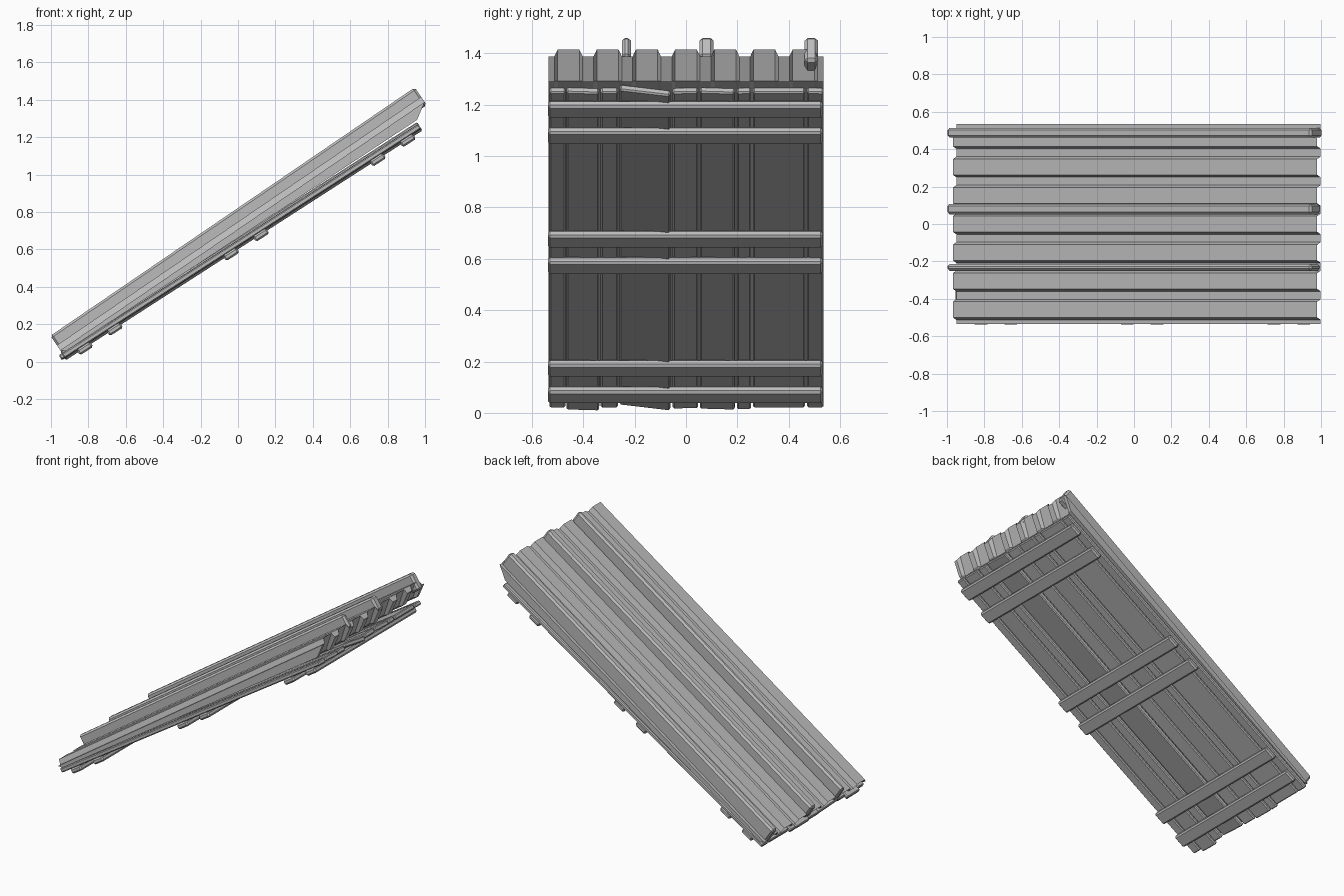
import bpy, bmesh, math
from mathutils import Matrix, Vector

cube = bpy.data.objects.get("Cube")
if cube:
    bpy.data.objects.remove(cube, do_unlink=True)

grey = bpy.data.materials.new("plain grey")
grey.use_nodes = True
grey.diffuse_color = (0.5, 0.5, 0.5, 1)
grey.node_tree.nodes["Principled BSDF"].inputs["Base Color"].default_value = (0.5, 0.5, 0.5, 1)


def finish(name, bm):
    bmesh.ops.recalc_face_normals(bm, faces=bm.faces)
    mesh = bpy.data.meshes.new(name)
    bm.to_mesh(mesh)
    bm.free()
    mesh.materials.append(grey)
    obj = bpy.data.objects.new(name, mesh)
    bpy.context.collection.objects.link(obj)
    return obj


def slope_frame(low, high):
    """Frame with its origin at the low end, x running up the slope."""
    rise = math.atan2(high[1] - low[1], high[0] - low[0])
    return Matrix.Translation((low[0], 0, low[1])) @ Matrix.Rotation(-rise, 4, "Y")


def beam(name, frame, center, size, bevel, roll=0, yaw=0):
    bm = bmesh.new()
    bmesh.ops.create_cube(bm, size=1)
    bmesh.ops.scale(bm, vec=size, verts=bm.verts)
    bmesh.ops.bevel(bm, geom=bm.edges[:], offset=bevel, segments=1, affect="EDGES")
    turn = Matrix.Rotation(math.radians(yaw), 4, "Z") @ Matrix.Rotation(math.radians(roll), 4, "X")
    bm.transform(frame @ Matrix.Translation(center) @ turn)
    return finish(name, bm)


# Corrugated sheet: ribbed top, ribbed high end, flat underside
low, high = (-0.95, 0.06), (0.998, 1.388)
sheet_frame = slope_frame(low, high)
sheet_length = math.dist(low, high)
pitch, rib_height = 0.1525, 0.033
profile = [(-0.535, 0)]
for k in range(-3, 4):
    mid = k * pitch
    profile += [(mid - 0.055, 0), (mid - 0.042, 1), (mid + 0.042, 1), (mid + 0.055, 0)]
profile.append((0.535, 0))

bm = bmesh.new()
rows = [[], [], [], []]
for y, up in profile:
    rows[0].append(bm.verts.new(sheet_frame @ Vector((0, y, up * rib_height))))
    rows[1].append(bm.verts.new(sheet_frame @ Vector((sheet_length, y, up * rib_height))))
    rows[2].append(bm.verts.new((0.957 - 0.018 * up, y, 1.292)))
    rows[3].append(bm.verts.new((-0.92, y, 0.056)))
for r in range(4):
    a, b = rows[r], rows[(r + 1) % 4]
    for i in range(len(profile) - 1):
        bm.faces.new((a[i], a[i + 1], b[i + 1], b[i]))
for end in (0, -1):
    bm.faces.new([row[end] for row in rows])
finish("corrugated_sheet", bm)

# Long bars lying on the sheet
for name, y, width, base in (("front_bar", -0.232, 0.036, 0),
                             ("middle_bar", 0.08, 0.056, 0),
                             ("back_bar", 0.488, 0.052, -0.02)):
    beam(name, sheet_frame, (sheet_length / 2, y, (base + 0.094) / 2),
         (sheet_length, width, 0.094 - base), 0.012)

# Boards under the sheet: start y, end y, roll, shift down the slope
board_frame = slope_frame((-0.935, 0.03), (0.972, 1.258))
board_length = 2.268
boards = [(-0.532, -0.47, 0, 0), (-0.465, -0.338, -2, 0.018), (-0.332, -0.265, 0, 0),
          (-0.258, -0.06, -8, 0), (-0.052, 0.047, 1, 0.006), (0.055, 0.19, -2, 0.012),
          (0.198, 0.253, 2, 0.012), (0.261, 0.463, 0, 0), (0.471, 0.535, -1, 0)]
for i, (y0, y1, roll, shift) in enumerate(boards, 1):
    beam(f"board_{i}", board_frame, (board_length / 2 - shift / 2, (y0 + y1) / 2, 0),
         (board_length + shift, y1 - y0, 0.028), 0.006, roll)

# Cross battens in three pairs below the boards
for pair, along in (("low", 0.115), ("middle", 1.179), ("high", 2.158)):
    gap = 0.19
    start = {"low": 0.12, "middle": 1.05, "high": 1.983}[pair]
    for side, u in (("lower", start), ("upper", start + gap)):
        beam(f"{pair}_{side}_batten", board_frame, (u, -0.003, -0.029),
             (0.085, 1.07, 0.034), 0.009)
